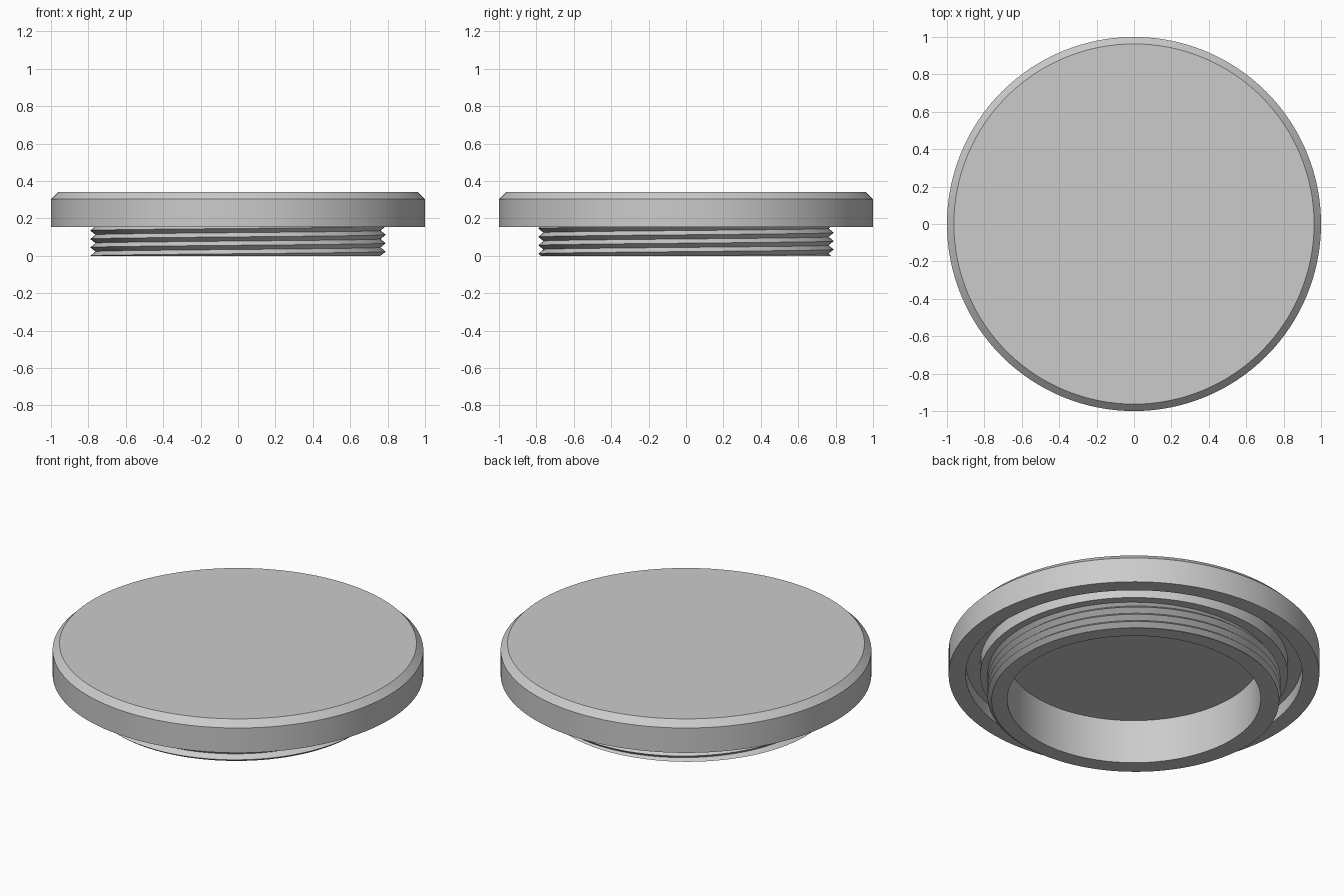
import bpy
import bmesh
from math import cos, sin, tau, radians, ceil

if "Cube" in bpy.data.objects:
    bpy.data.objects.remove(bpy.data.objects["Cube"], do_unlink=True)

SEGMENTS = 128
UNDERSIDE = 0.155
BORE = 0.684
ROOT, CREST, PITCH = 0.762, 0.79, 0.045

grey = bpy.data.materials.new("grey plastic")
grey.use_nodes = True
colour = (0.6, 0.6, 0.6, 1)
grey.diffuse_color = colour
grey.node_tree.nodes["Principled BSDF"].inputs["Base Color"].default_value = colour


def revolve(name, profile_at, capped):
    """Sweep a profile, which may change with the turn, around z."""
    bm = bmesh.new()
    columns = []
    for i in range(SEGMENTS + 1):
        a = tau * i / SEGMENTS
        columns.append([bm.verts.new((r * cos(a), r * sin(a), z))
                        for r, z in profile_at(i / SEGMENTS)])
    for left, right in zip(columns, columns[1:]):
        for j in range(len(left) - 1):
            bm.faces.new((left[j], right[j], right[j + 1], left[j + 1]))
    if capped:
        bm.faces.new([c[0] for c in reversed(columns[:-1])])
        bm.faces.new([c[-1] for c in columns[:-1]])
    bmesh.ops.remove_doubles(bm, verts=bm.verts, dist=0.00005)
    bmesh.ops.dissolve_degenerate(bm, edges=bm.edges, dist=0.00005)
    bmesh.ops.recalc_face_normals(bm, faces=bm.faces)
    mesh = bpy.data.meshes.new(name)
    bm.to_mesh(mesh)
    bm.free()
    mesh.materials.append(grey)
    obj = bpy.data.objects.new(name, mesh)
    bpy.context.collection.objects.link(obj)
    bpy.ops.object.select_all(action="DESELECT")
    obj.select_set(True)
    bpy.context.view_layer.objects.active = obj
    bpy.ops.object.shade_smooth_by_angle(angle=radians(25))
    return obj


# Cap: bore ceiling, seal groove in the underside, rim and chamfered top
def cap_profile(turn):
    return [(BORE, 0.262), (BORE, UNDERSIDE), (0.83, UNDERSIDE), (0.83, 0.23),
            (0.908, 0.23), (0.908, UNDERSIDE), (1, UNDERSIDE),
            (1, 0.303), (0.963, 0.34)]


# Plug: bore wall, bottom ring and a right-hand V thread trimmed at both ends
def plug_profile(turn):
    def radius(z):
        phase = (z / PITCH - turn) % 1
        return ROOT + (CREST - ROOT) * (1 - abs(2 * phase - 1))

    points = [(BORE, UNDERSIDE), (BORE, 0)]
    for k in range(-2, 2 * ceil(UNDERSIDE / PITCH) + 2):
        z = min(max(PITCH * (turn + k / 2), 0), UNDERSIDE)
        points.append((radius(z), z))
    return points


revolve("cap", cap_profile, True)
revolve("threaded_plug", plug_profile, False)
